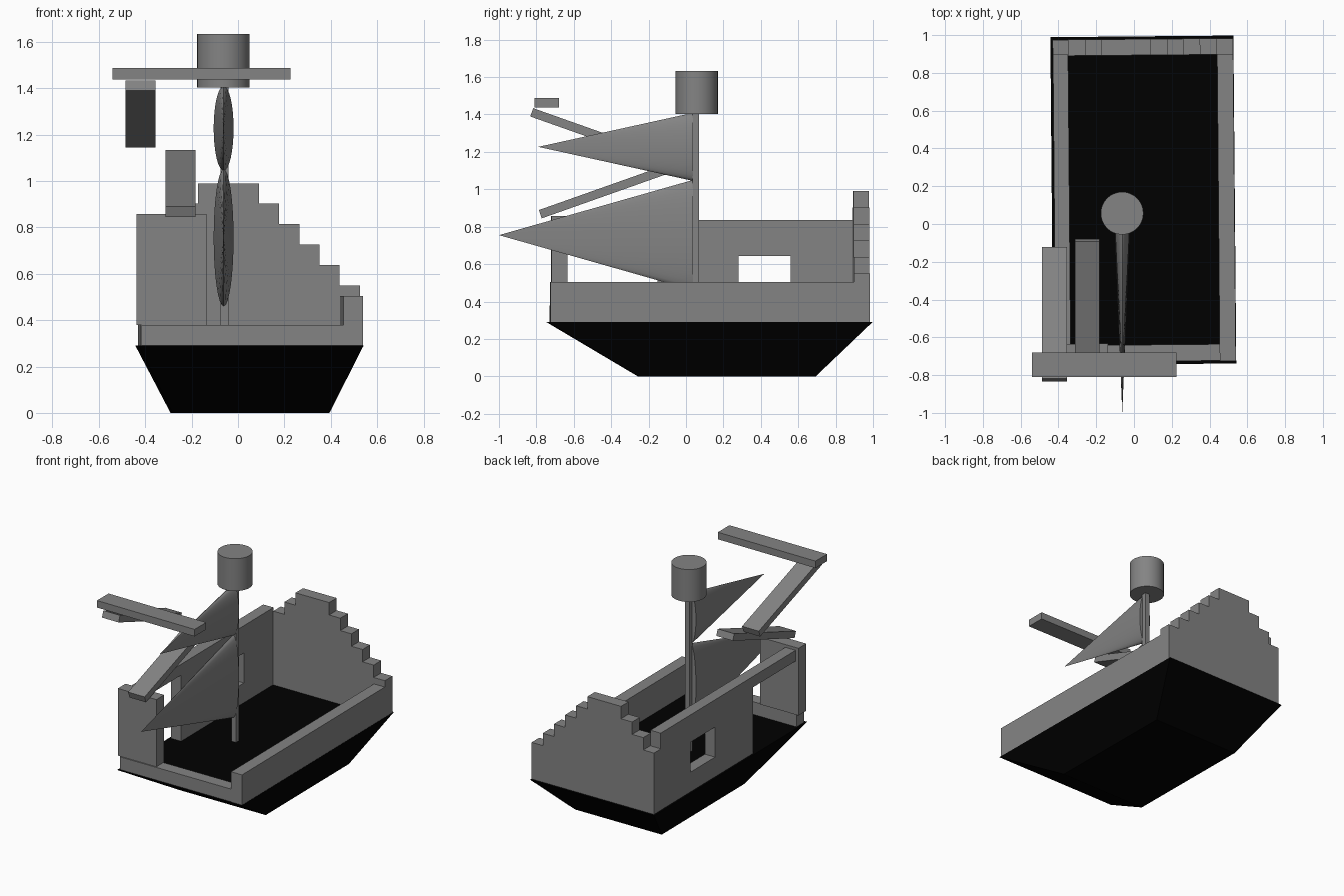
import bpy, bmesh, math
from mathutils import Matrix

if "Cube" in bpy.data.objects:
    bpy.data.objects.remove(bpy.data.objects["Cube"])

# hull and walls sit very slightly turned
TWIST = Matrix.Translation((0.005, 0, 0)) @ Matrix.Rotation(math.radians(0.5), 4, 'Z')
ALONG_Y = Matrix(((0, 0, 1, 0), (1, 0, 0, 0), (0, 1, 0, 0), (0, 0, 0, 1)))   # profile (y, z), thickness x
ALONG_X = Matrix(((1, 0, 0, 0), (0, 0, -1, 0), (0, 1, 0, 0), (0, 0, 0, 1)))  # profile (x, z), thickness y

black = bpy.data.materials.new("hull_black")
black.diffuse_color = (0, 0, 0, 1)
black.use_nodes = True
black.node_tree.nodes["Principled BSDF"].inputs["Base Color"].default_value = black.diffuse_color
grey = bpy.data.materials.new("dark_grey")
grey.diffuse_color = (0.23, 0.23, 0.23, 1)
grey.use_nodes = True
grey.node_tree.nodes["Principled BSDF"].inputs["Base Color"].default_value = grey.diffuse_color


def from_bmesh(name, bm, mat=grey):
    mesh = bpy.data.meshes.new(name)
    bm.to_mesh(mesh)
    bm.free()
    mesh.materials.clear()
    mesh.materials.append(mat)
    ob = bpy.data.objects.new(name, mesh)
    bpy.context.collection.objects.link(ob)
    return ob


def box(name, x, y, z, tilt=0.0, turn=False):
    """Box from (min, max) ranges, tilted about x around its own centre."""
    bm = bmesh.new()
    bmesh.ops.create_cube(bm, size=1)
    size = [b - a for a, b in (x, y, z)]
    mid = [(a + b) / 2 for a, b in (x, y, z)]
    m = Matrix.Translation(mid) @ Matrix.Rotation(math.radians(tilt), 4, 'X') @ Matrix.Diagonal((*size, 1))
    bm.transform(TWIST @ m if turn else m)
    return from_bmesh(name, bm)


def wall(name, outlines, axes, offset, thickness):
    """Filled profile with optional holes, extruded into a flat-shaded wall."""
    cu = bpy.data.curves.new(name, 'CURVE')
    cu.dimensions, cu.fill_mode, cu.extrude = '2D', 'BOTH', thickness / 2
    for pts in outlines:
        sp = cu.splines.new('POLY')
        sp.points.add(len(pts) - 1)
        for p, (u, v) in zip(sp.points, pts):
            p.co = (u, v, 0, 1)
        sp.use_cyclic_u = True
    tmp = bpy.data.objects.new(name + "_curve", cu)
    bpy.context.collection.objects.link(tmp)
    bpy.context.view_layer.update()
    mesh = bpy.data.meshes.new_from_object(tmp.evaluated_get(bpy.context.evaluated_depsgraph_get()))
    bpy.data.objects.remove(tmp)
    mesh.transform(TWIST @ Matrix.Translation(offset) @ axes)
    bm = bmesh.new()
    bm.from_mesh(mesh)
    bmesh.ops.remove_doubles(bm, verts=bm.verts, dist=1e-4)
    bmesh.ops.recalc_face_normals(bm, faces=bm.faces)
    for f in bm.faces:
        f.smooth = False
        f.material_index = 0
    return from_bmesh(name, bm)


def cone(name, segments, r1, r2, depth, matrix):
    bm = bmesh.new()
    bmesh.ops.create_cone(bm, cap_ends=True, segments=segments, radius1=r1, radius2=r2, depth=depth)
    bm.transform(matrix)
    return from_bmesh(name, bm)


# hull: box with its underside drawn in
bm = bmesh.new()
bmesh.ops.create_cube(bm, size=1)
for v in bm.verts:
    low = v.co.z < 0
    xs = (-0.29, 0.387) if low else (-0.439, 0.53)
    ys = (-0.255, 0.69) if low else (-0.743, 0.993)
    v.co = (xs[v.co.x > 0], ys[v.co.y > 0], 0 if low else 0.29)
bm.transform(TWIST)
from_bmesh("hull", bm, black)

# low walls and front panel
box("right_wall", (0.443, 0.528), (-0.73, 0.9), (0.29, 0.505), turn=True)
box("front_sill", (-0.427, 0.443), (-0.727, -0.64), (0.29, 0.38), turn=True)
box("front_panel", (-0.449, -0.148), (-0.719, -0.632), (0.38, 0.857), turn=True)

# left wall with tall opening and window
wall("left_wall",
     [[(0.9, 0.29), (0.9, 0.837), (-0.64, 0.837), (-0.64, 0.76), (-0.15, 0.76), (-0.15, 0.29)],
      [(0.283, 0.43), (0.563, 0.43), (0.563, 0.643), (0.283, 0.643)]],
     ALONG_Y, (-0.386, 0, 0), 0.08)

# stepped back wall
steps = [(-0.427, 0.29), (0.528, 0.29)]
x, z = 0.528, 0.55
for i in range(6):
    steps += [(x, z), (x - 0.087, z)] if i < 5 else [(x, z)]
    x, z = x - 0.087, z + 0.088
x, z = -0.17, 0.99
for i in range(4):
    steps += [(x, z), (x, z - 0.088)] if i < 3 else [(-0.427, z)]
    x, z = x - 0.087, z - 0.088
wall("back_wall", [steps], ALONG_X, (0, 0.936, 0), 0.085)

# mast and lookout
box("mast", (-0.075, -0.04), (0.035, 0.07), (0.29, 1.41))
lookout = cone("lookout", 32, 0.113, 0.113, 0.23, Matrix.Translation((-0.063, 0.057, 1.518)))
sails = []

# sails: flattened cones pointing forward
for name, zc, half, tip in (("lower_sail", 0.755, 0.295, -1.0), ("upper_sail", 1.227, 0.182, -0.79)):
    m = (Matrix.Translation((-0.062, (0.038 + tip) / 2, zc))
         @ Matrix.Diagonal((0.043, 1, half, 1)) @ Matrix.Rotation(math.radians(90), 4, 'X'))
    sails.append(cone(name, 32, 1, 0, 0.038 - tip, m))

# round parts are smooth with sharp rims
bpy.ops.object.select_all(action='DESELECT')
for ob in [lookout, *sails]:
    ob.select_set(True)
    bpy.context.view_layer.objects.active = ob
bpy.ops.object.shade_smooth_by_angle(angle=math.radians(35))

# loose planks
box("top_plank", (-0.541, 0.226), (-0.81, -0.68), (1.437, 1.487))
box("upper_slanted_plank", (-0.486, -0.355), (-0.846, -0.109), (1.265, 1.312), tilt=-19.5)
box("lower_slanted_plank", (-0.313, -0.183), (-0.8, -0.065), (0.966, 1.013), tilt=19.5)
